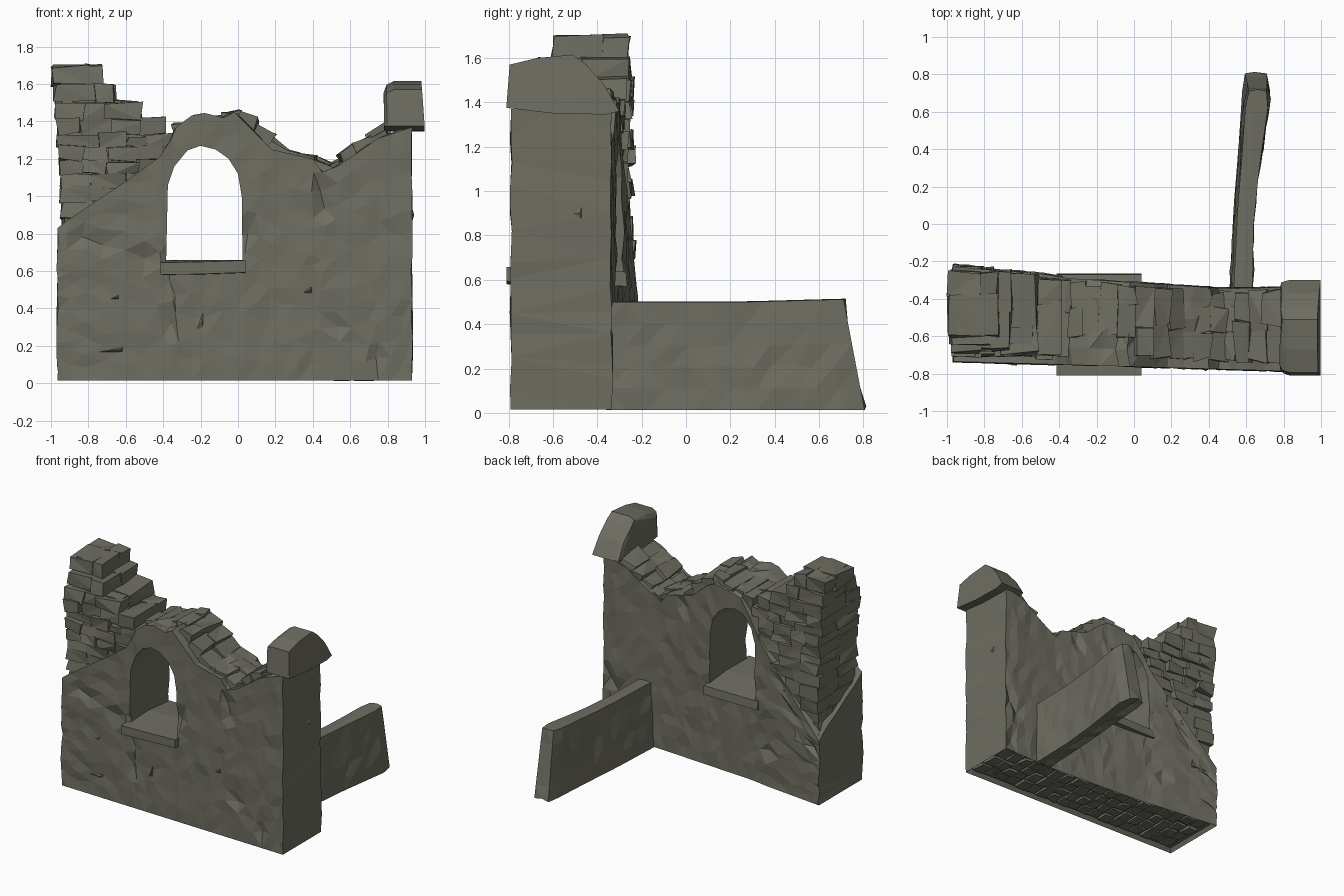
import bpy, bmesh, math, random
from mathutils import Vector, Matrix

if "Cube" in bpy.data.objects:
    bpy.data.objects.remove(bpy.data.objects["Cube"])

random.seed(7)
stone_mat = bpy.data.materials.new("grey_olive_stone")
stone_mat.diffuse_color = (0.158, 0.155, 0.124, 1)
stone_mat.use_nodes = True
stone_mat.node_tree.nodes["Principled BSDF"].inputs["Base Color"].default_value = stone_mat.diffuse_color


def interp(pts, t):
    """Piecewise linear curve through (t, value) pairs."""
    if t <= pts[0][0]:
        return pts[0][1]
    for (a, va), (b, vb) in zip(pts, pts[1:]):
        if t <= b:
            return va + (vb - va) * (t - a) / (b - a)
    return pts[-1][1]


def jit(a):
    return random.uniform(-a, a)


def finish(name, bm):
    bmesh.ops.triangulate(bm, faces=bm.faces)
    bmesh.ops.recalc_face_normals(bm, faces=bm.faces)
    me = bpy.data.meshes.new(name)
    bm.to_mesh(me)
    bm.free()
    me.materials.append(stone_mat)
    ob = bpy.data.objects.new(name, me)
    bpy.context.collection.objects.link(ob)
    return ob


def loft(rings):
    """Closed solid through equal-sized rings of points."""
    bm = bmesh.new()
    vs = [[bm.verts.new(p) for p in r] for r in rings]
    n = len(vs[0])
    for a, b in zip(vs, vs[1:]):
        for i in range(n):
            j = (i + 1) % n
            bm.faces.new((a[i], a[j], b[j], b[i]))
    bm.faces.new(vs[0])
    bm.faces.new(vs[-1])
    bmesh.ops.recalc_face_normals(bm, faces=bm.faces)
    return bm


def add_stone(bm, lo, hi, rough, tilt=0.0):
    """Rough block between two corners, tilted about the y axis."""
    lo, hi = Vector(lo), Vector(hi)
    size, mid = hi - lo, (lo + hi) / 2
    m = Matrix.Translation(mid) @ Matrix.Rotation(tilt, 4, 'Y') @ Matrix.Diagonal((*size, 1))
    for v in bmesh.ops.create_cube(bm, size=1, matrix=m)["verts"]:
        v.co += Vector((jit(rough), jit(rough), jit(rough)))


# Wall curves: front and back plaster tops, broken skyline, face depths
FRONT_TOP = [(-.965, .83), (-.9, .88), (-.6, 1.08), (-.42, 1.21), (-.36, 1.30), (-.33, 1.37),
             (-.25, 1.43), (-.18, 1.445), (-.08, 1.42), (-.02, 1.45), (.04, 1.39), (.18, 1.25),
             (.4, 1.2), (.45, 1.13), (.53, 1.16), (.62, 1.22), (.75, 1.31), (.93, 1.37)]
BACK_TOP = [(-.965, .5), (-.4, 1.12), (-.27, 1.36), (-.15, 1.39), (0, 1.41), (.18, 1.26),
            (.4, 1.2), (.45, 1.13), (.62, 1.23), (.75, 1.32), (.93, 1.37)]
SKYLINE = [(-.35, 1.40), (-.18, 1.435), (-.02, 1.47), (.1, 1.42), (.22, 1.28), (.3, 1.24),
           (.43, 1.21), (.47, 1.17), (.52, 1.19), (.6, 1.27), (.75, 1.36), (.8, 1.41)]
BACK_Y = [(-.97, -.215), (-.5, -.265), (-.35, -.29), (.5, -.345), (.93, -.335)]
FRONT_Y = [(-.97, -.735), (.93, -.79)]

# Plastered wall
xs = sorted({p[0] for p in FRONT_TOP} | {-.82, -.73, -.5, .11, .25, .32, .69, .82, .88})
rows = 12
rings = []
for k, x in enumerate(xs):
    end = k in (0, len(xs) - 1)
    ring = []
    yf, yb = interp(FRONT_Y, x), interp(BACK_Y, x)
    zf, zb = interp(FRONT_TOP, x), interp(BACK_TOP, x)
    for face_y, top, inward in ((yf, zf, 1), (yb, zb, -1)):
        side = []
        for i in range(rows + 1):
            z = .015 + (top - .015) * i / rows
            p = Vector((x, face_y, z))
            if 0 < i < rows:
                p.y += jit(.007)
                p.z += jit(.025)
                p.x += jit(.006 if end else .014)
                if random.random() < .03 and not end:
                    p.y += .022 * inward
            side.append(p)
        if inward == 1:
            ring += side
            for t in (.2, .4, .6, .8):
                ring.append(Vector((x + (0 if end else jit(.02)), yf + (yb - yf) * t,
                                    zf + (zb - zf) * t + jit(.018))))
        else:
            ring += side[::-1]
    rings.append(ring)
bm = loft(rings)
# Recessed underside within the plaster rim
under = [f for f in bm.faces if max(v.co.z for v in f.verts) < .02]
bmesh.ops.inset_region(bm, faces=under, thickness=.025, depth=-.03)
wall = finish("plastered_wall", bm)

# Arched window opening
arch = [(-.385, .62), (-.375, 1.06), (-.34, 1.16), (-.27, 1.245), (-.2, 1.27),
        (-.12, 1.25), (-.05, 1.2), (0, 1.12), (.02, 1.0), (.025, .62)]
cutter = finish("window_cutter", loft([[(x, y, z) for x, z in arch] for y in (-1, 0)]))
cutter.hide_render = True
cutter.display_type = 'WIRE'
cut = wall.modifiers.new("window", 'BOOLEAN')
cut.operation = 'DIFFERENCE'
cut.solver = 'EXACT'
cut.object = cutter

# Window sill running through the wall
sill = loft([[(x, -.81, .58 + d), (x, -.81, .645 + d), (x, -.52, .66), (x, -.27, .635),
              (x, -.265, .57)] for x, d in ((-.415, 0), (-.2, .004), (.04, .012))])
finish("window_sill", sill)

# Exposed masonry of the tall left corner, laid in courses
RIGHT_X = [(.5, -.40), (1.28, -.40), (1.33, -.34), (1.38, -.37), (1.46, -.47),
           (1.55, -.62), (1.60, -.69), (1.63, -.73), (1.75, -.73)]
LEFT_X = [(.8, -.935), (1.2, -.95), (1.45, -.97), (1.6, -.985)]
STONE_FRONT = [(1.3, -.70), (1.5, -.68), (1.6, -.66), (1.64, -.61)]
bm = bmesh.new()
z = .46
while z < 1.66:
    h = min(random.uniform(.065, .1), 1.70 - z)
    if 1.70 - z - h < .05:
        h = 1.70 - z
    x0, x1, y0 = interp(LEFT_X, z), interp(RIGHT_X, z + h * .8), interp(STONE_FRONT, z + h)
    add_stone(bm, (x0 + .03, y0 + .03, z - .03), (x1 - .02, interp(BACK_Y, x1) - .035, z + h - .01), .008)
    x = x0
    while x < x1 - .02:
        w = random.uniform(.11, .22)
        if x1 - x - w < .08:
            w = x1 - x
        xm = x + w / 2
        yb = interp(BACK_Y, xm) - .022
        if z + h > interp(BACK_TOP, x):
            d = random.uniform(.3, .7)
            ym = y0 + (yb - y0) * d
            for a, b in ((y0, ym), (ym, yb)):
                e = jit(.014)
                add_stone(bm, (x - .004, a + (e if a == y0 else -.005), z - .006),
                          (x + w + .004, b + (e if b == yb else .005), z + h + min(0, jit(.012))), .013)
        x += w
    z += h
finish("corner_masonry", bm)

# Broken rubble along the wall top
bm = bmesh.new()
x = -.33
while x < .76:
    w = random.uniform(.06, .1)
    xm = x + w / 2
    s = interp(SKYLINE, xm)
    tilt = -math.atan2(interp(SKYLINE, xm + .04) - interp(SKYLINE, xm - .04), .08) * .7
    y, yb = interp(FRONT_Y, xm) + (.16 if xm < 0 else .05), interp(BACK_Y, xm) - .02
    while y < yb - .03:
        d = random.uniform(.12, .22)
        if yb - y - d < .08:
            d = yb - y
        top = s - random.uniform(0, .035)
        add_stone(bm, (x - .012, y, top - .11), (x + w + .012, y + d, top), .015, tilt)
        y += d
    x += w
finish("top_rubble", bm)

# Rubble visible in the recessed underside
bm = bmesh.new()
for i in range(19):
    x = -.92 + i * .096
    y, yb = interp(FRONT_Y, x) + .035, interp(BACK_Y, x) - .035
    n = random.choice((3, 4))
    for j in range(n):
        a = y + (yb - y) * j / n
        b = y + (yb - y) * (j + 1) / n
        add_stone(bm, (x + .006, a + .006, .032 + jit(.006)), (x + .088, b - .006, .08), .006)
finish("underside_rubble", bm)

# Cap block on the right end of the wall
cap_section = [(-.81, 1.375), (-.795, 1.57), (-.67, 1.60), (-.51, 1.615), (-.45, 1.57),
               (-.37, 1.48), (-.30, 1.36), (-.36, 1.345), (-.6, 1.35)]
rings = []
for x, shrink, drop in ((.785, .86, .05), (.79, .95, .02), (.83, 1, 0), (.98, 1, 0)):
    ring = []
    for y, zz in cap_section:
        high = max(0, (zz - 1.38) / .24)
        out = .018 * (1 - high) if x > .9 else 0
        ring.append((x + out + (jit(.008) if x < .9 else 0), -.55 + (y + .55) * shrink, zz - drop * high))
    rings.append(ring)
finish("cap_block", loft(rings))

# Low side wall running backwards, with a leaning broken end
LOW_L = [(-.4, .53), (.1, .555), (.4, .58), (.7, .60)]
LOW_R = [(-.4, .632), (0, .64), (.3, .67), (.72, .73)]
rings = []
n = 12
for k in range(n + 1):
    t = k / n
    last = k == n
    ring = []
    for side in (0, 1):
        col = []
        for i in range(6):
            f = i / 5
            y = -.36 + t * (1.165 - .095 * f)
            x = interp((LOW_L, LOW_R)[side], y)
            if side == 0:
                x -= .022 * (1 - f)
            if 0 < i < 5 and 0 < k < n:
                x += jit(.009)
                y += jit(.02)
            if last:
                x += .015 if side == 0 else -.02
            col.append((x, y, .012 + f * (.488 + .012 * max(0, t - .6) / .4)))
        if side == 0:
            ring += col
            ring.append(((col[-1][0] + .05), col[-1][1] + (.01 if last else 0), col[-1][2] + .003))
        else:
            ring += col[::-1]
    ring.append((ring[0][0] + .05, ring[0][1] + (.008 if last else 0), .02 + abs(jit(.02))))
    rings.append(ring)
finish("low_side_wall", loft(rings))

# Small plaster chips on the front and right faces
bm = bmesh.new()
for x, zz, w, h in ((-.21, .33, .05, .13), (-.70, .18, .18, .035), (-.68, .46, .09, .04), (.36, .5, .07, .05)):
    y = interp(FRONT_Y, x)
    pts = [(x - w / 2, y + .01, zz - h / 2), (x + w / 2, y + .01, zz + h / 2),
           (x + w / 2, y + .01, zz - h / 2), (x + w * .4, y - .014, zz)]
    bmesh.ops.convex_hull(bm, input=[bm.verts.new(p) for p in pts])
pts = [(.925, -.535, .9), (.925, -.46, .96), (.925, -.46, .84), (.942, -.48, .9)]
bmesh.ops.convex_hull(bm, input=[bm.verts.new(p) for p in pts])
finish("plaster_chips", bm)
